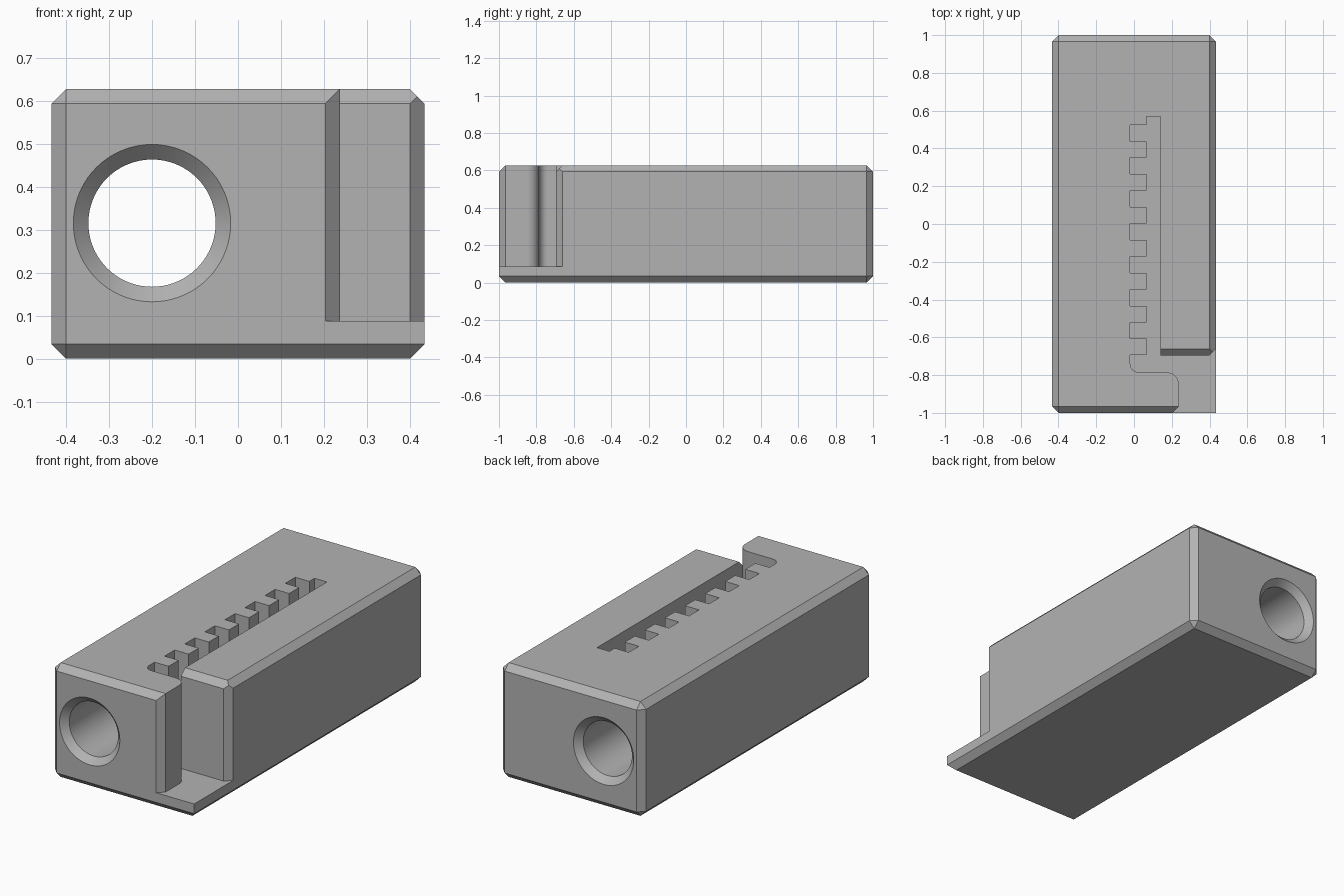
import bpy
import bmesh
from math import cos, sin, pi, radians

if "Cube" in bpy.data.objects:
    bpy.data.objects.remove(bpy.data.objects["Cube"], do_unlink=True)

W, L, H = 0.434, 1.0, 0.627      # half width, half length, height
C = 0.034                        # chamfer size
FLOOR = 0.087                    # height of the channel floor
RIM = 0.237                      # right side of the left front block
WALL_X, WALL_Y = 0.141, -0.695   # inner side and front of the right wall

grey = bpy.data.materials.new("plain grey")
grey.diffuse_color = (0.45, 0.45, 0.45, 1)
grey.use_nodes = True
grey.node_tree.nodes["Principled BSDF"].inputs["Base Color"].default_value = grey.diffuse_color


def make_object(name, bm):
    bmesh.ops.recalc_face_normals(bm, faces=bm.faces)
    mesh = bpy.data.meshes.new(name)
    bm.to_mesh(mesh)
    bm.free()
    mesh.materials.append(grey)
    obj = bpy.data.objects.new(name, mesh)
    bpy.context.collection.objects.link(obj)
    return obj


def loft(name, rings):
    """Closed solid through matching rings of points."""
    bm = bmesh.new()
    loops = [[bm.verts.new(p) for p in ring] for ring in rings]
    n = len(loops[0])
    for a, b in zip(loops, loops[1:]):
        for i in range(n):
            j = (i + 1) % n
            bm.faces.new((a[i], a[j], b[j], b[i]))
    bm.faces.new(loops[0])
    bm.faces.new(loops[-1])
    return make_object(name, bm)


def arc(cx, cy, r, start, end, steps=10):
    angles = [radians(start + (end - start) * i / steps) for i in range(steps + 1)]
    return [(cx + r * cos(a), cy + r * sin(a)) for a in angles]


def cut(target, cutter):
    cutter.hide_render = True
    mod = target.modifiers.new("cut", "BOOLEAN")
    mod.operation = "DIFFERENCE"
    mod.solver = "EXACT"
    mod.object = cutter
    bpy.context.view_layer.objects.active = target
    bpy.ops.object.modifier_apply(modifier=mod.name)
    bpy.data.objects.remove(cutter, do_unlink=True)


# Chamfered block; the front right upright edge stays sharp
bm = bmesh.new()
bmesh.ops.create_cube(bm, size=1)
for v in bm.verts:
    v.co = (v.co.x * 2 * W, v.co.y * 2 * L, (v.co.z + 0.5) * H)
edges = [e for e in bm.edges if not all(v.co.x > 0 and v.co.y < 0 for v in e.verts)]
bmesh.ops.bevel(bm, geom=edges, offset=C, offset_type="OFFSET", segments=1,
                affect="EDGES", profile=0.5)
body = make_object("slotted_block", bm)

# Toothed channel, open at the front right
notch, tooth, pitch, top = -0.02, 0.065, 0.1742, 0.525
path = [(W + 0.1, WALL_Y + C + 0.1), (W - C, WALL_Y), (WALL_X, WALL_Y),
        (WALL_X, 0.57), (tooth, 0.57)]
for i in range(8):
    y = top - i * pitch
    path += [(tooth, y), (notch, y)]
    if i < 7:
        path += [(notch, y - pitch / 2), (tooth, y - pitch / 2)]
shelf = -0.785
path += arc(notch + 0.045, shelf + 0.045, 0.045, 180, 270)
path += arc(RIM - 0.065, shelf - 0.065, 0.065, 90, 0)
path += [(RIM, C - L), (RIM - C - 0.1, -L - 0.1), (W + 0.1, -L - 0.1)]
cut(body, loft("channel_cutter", [[(x, y, z) for x, y in path] for z in (FLOOR, H + 0.1)]))

# Sloped top front edge of the right wall
wedge = [(WALL_Y - 0.02, H - C - 0.02), (WALL_Y + C + 0.02, H + 0.02), (WALL_Y - 0.02, H + 0.02)]
cut(body, loft("wedge_cutter", [[(x, y, z) for y, z in wedge] for x in (WALL_X - 0.02, W + 0.1)]))

# Round bore with countersunk ends
bore, sink = 0.148, 0.035
profile = [(-L - 0.02, bore + sink + 0.02), (-L + sink, bore),
           (L - sink, bore), (L + 0.02, bore + sink + 0.02)]
cut(body, loft("bore_cutter", [[(-0.2 + r * cos(2 * pi * i / 72), y, 0.315 + r * sin(2 * pi * i / 72))
                               for i in range(72)] for y, r in profile]))

bpy.ops.object.select_all(action="DESELECT")
body.select_set(True)
bpy.context.view_layer.objects.active = body
bpy.ops.object.shade_smooth_by_angle(angle=radians(25))
